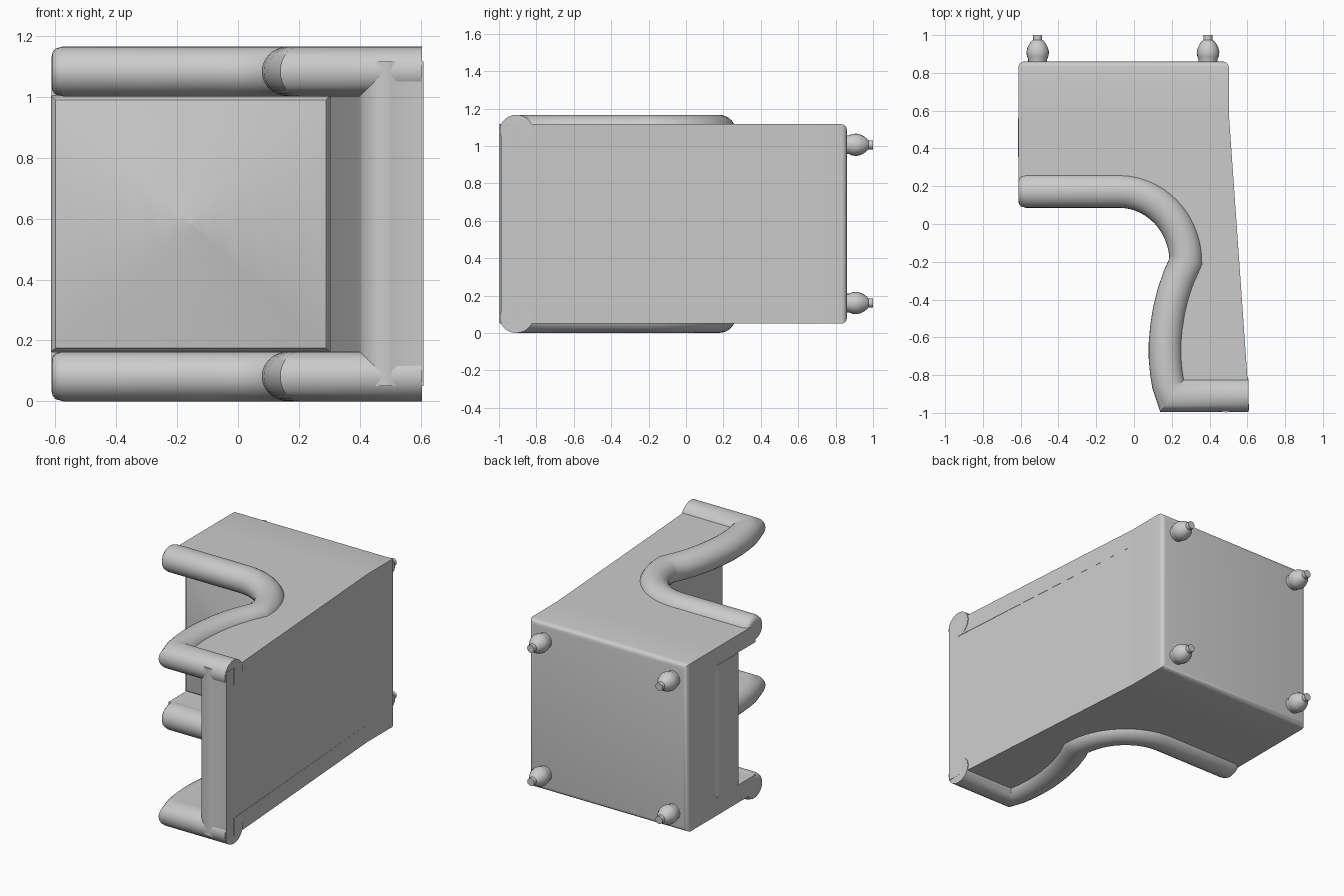
import bpy, bmesh, math
from mathutils import Vector

if "Cube" in bpy.data.objects:
    bpy.data.objects.remove(bpy.data.objects["Cube"])

W = 1.166  # total width (z); the chair lies on its side and mirrors about W / 2


def finish(bm, name, angle=35):
    bmesh.ops.recalc_face_normals(bm, faces=bm.faces)
    me = bpy.data.meshes.new(name)
    bm.to_mesh(me)
    bm.free()
    ob = bpy.data.objects.new(name, me)
    bpy.context.collection.objects.link(ob)
    bpy.ops.object.select_all(action='DESELECT')
    ob.select_set(True)
    bpy.context.view_layer.objects.active = ob
    bpy.ops.object.shade_smooth_by_angle(angle=math.radians(angle))
    return ob


def flip(bm):
    for v in bm.verts:
        v.co.z = W - v.co.z


def prism(pts, z0, z1):
    bm = bmesh.new()
    f = bm.faces.new([bm.verts.new((x, y, z0)) for x, y in pts])
    r = bmesh.ops.extrude_face_region(bm, geom=[f])
    for v in r['geom']:
        if isinstance(v, bmesh.types.BMVert):
            v.co.z = z1
    return bm


def bridge(bm, rings):
    n = len(rings[0])
    for a, b in zip(rings, rings[1:]):
        for i in range(n):
            j = (i + 1) % n
            bm.faces.new((a[i], a[j], b[j], b[i]))
    bm.faces.new(rings[0])
    bm.faces.new(rings[-1])


# Centre line of the rolled edge: arm, curved wing, top corner
arc = [(-0.08 + 0.357 * math.sin(t), -0.2 + 0.375 * math.cos(t))
       for t in [math.pi / 2 * i / 14 for i in range(15)]]
wing = [(0.241, -0.28), (0.21, -0.37), (0.188, -0.46), (0.174, -0.55), (0.167, -0.63),
        (0.167, -0.71), (0.173, -0.78), (0.184, -0.85), (0.203, -0.907)]
path = [(-0.612, 0.175)] + arc + wing + [(0.605, -0.907)]


def roll(side):
    bm = bmesh.new()
    ends = [(-0.612, 0.6), (-0.609, 0.78), (-0.6, 0.91), (-0.575, 1.0)]
    stations = [(x, 0.175, s) for x, s in ends] + [(x, y, 1.0) for x, y in path[1:]]
    P = [Vector(s[:2]) for s in stations]
    rings = []
    for i, (x, y, s) in enumerate(stations):
        d0 = (P[i] - P[max(i - 1, 0)]).normalized() if i else Vector((1, 0))
        d1 = (P[i + 1] - P[i]).normalized() if i < len(P) - 1 else d0
        t = (d0 + d1).normalized()
        n = Vector((-t.y, t.x)) * min(1.25, 1 / max(t.dot(d0), 0.5))
        ring = []
        for k in range(28):
            a = 2 * math.pi * k / 28
            c = n * 0.089 * s * math.cos(a)
            ring.append(bm.verts.new((x + c.x, y + c.y, 0.082 + 0.082 * s * math.sin(a))))
        rings.append(ring)
    bridge(bm, rings)
    if side:
        flip(bm)
    finish(bm, f"rolled_edge_{side}", 40)


def side_panel(side):
    pts = [(-0.612, 0.57), (0.503, 0.57)] + [(0.607, -0.907)] + path[::-1][1:]
    bm = prism(pts, 0.05, 0.162)
    if side:
        flip(bm)
    finish(bm, f"side_panel_{side}", 20)


for s in (0, 1):
    roll(s)
    side_panel(s)

# Base with softened lower and front edges
base = prism([(-0.612, 0.57), (0.502, 0.57), (0.502, 0.86), (-0.612, 0.86)], 0.05, W - 0.05)
low = [e for e in base.edges if all(v.co.y > 0.8 for v in e.verts)]
bmesh.ops.bevel(base, geom=low, offset=0.03, segments=4, profile=0.5, affect='EDGES')
finish(base, "seat_base", 40)

# Backrest with rounded top roll
top = [(0.487 + 0.088 * math.cos(a), -0.907 + 0.09 * math.sin(a))
       for a in [math.radians(180 + 10 * i) for i in range(11)]]
finish(prism([(0.302, 0.58), (0.302, 0.34)] + top +
             [(0.52, -0.988), (0.61, -0.988), (0.502, 0.58)], 0.05, W - 0.05), "backrest", 25)

# Seat cushion: rounded rim rising to a four-sided pillow crown
cush = bmesh.new()
cx, cz, hx, hz = -0.156, W / 2, 0.459, 0.421
levels = [(0.972, 0.575), (0.99, 0.565), (1.0, 0.55), (1.0, 0.362), (0.99, 0.347), (0.968, 0.336)]
levels += [(t, 0.228 + 0.108 * (t / 0.968) ** 1.15) for t in (0.8, 0.6, 0.4, 0.2, 0.08, 0.01)]
bridge(cush, [[cush.verts.new((cx + sx * hx * t, y, cz + sz * hz * t))
               for sx, sz in ((-1, -1), (1, -1), (1, 1), (-1, 1))] for t, y in levels])
finish(cush, "seat_cushion", 30)

# Turned feet
foot = [(0.05, 0.85), (0.05, 0.872), (0.057, 0.888), (0.06, 0.91), (0.055, 0.932), (0.045, 0.952),
        (0.033, 0.968), (0.024, 0.975), (0.024, 1.0)]
for i, x in enumerate((-0.51, 0.392)):
    for j, z in enumerate((0.16, W - 0.16)):
        bm = bmesh.new()
        bridge(bm, [[bm.verts.new((x + r * math.cos(a), y, z + r * math.sin(a)))
                     for a in [2 * math.pi * k / 20 for k in range(20)]] for r, y in foot])
        finish(bm, f"foot_{i}_{j}", 40)
